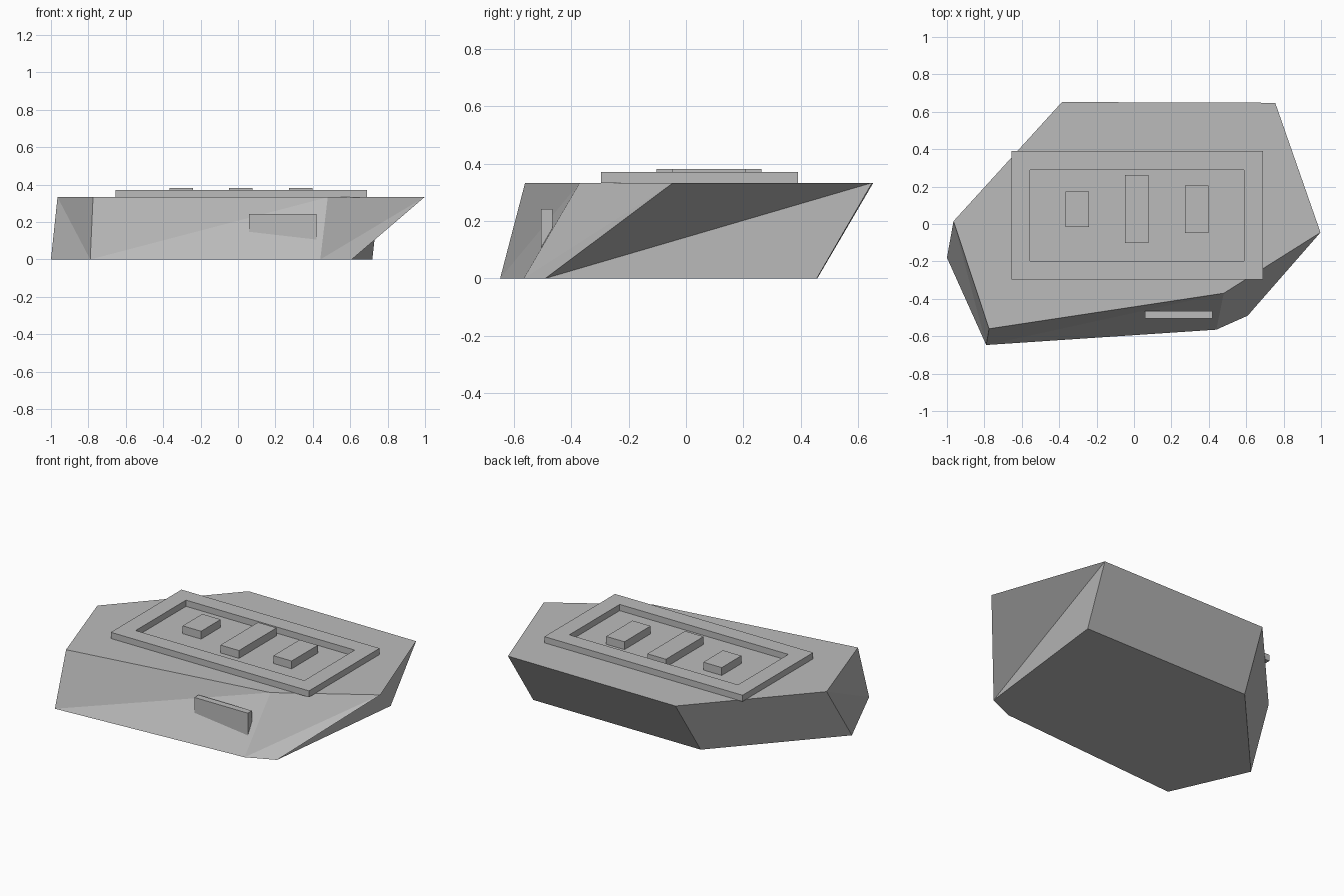
import bpy, bmesh

if "Cube" in bpy.data.objects:
    bpy.data.objects.remove(bpy.data.objects["Cube"])

stone = bpy.data.materials.new("plain grey")
stone.diffuse_color = (0.5, 0.5, 0.5, 1)
stone.use_nodes = True
stone.node_tree.nodes["Principled BSDF"].inputs["Base Color"].default_value = stone.diffuse_color
TOP = 0.333


def finish(bm, name):
    bmesh.ops.recalc_face_normals(bm, faces=bm.faces)
    mesh = bpy.data.meshes.new(name)
    bm.to_mesh(mesh)
    bm.free()
    mesh.materials.append(stone)
    obj = bpy.data.objects.new(name, mesh)
    bpy.context.collection.objects.link(obj)


def box(name, x0, x1, y0, y1, z0, z1):
    bm = bmesh.new()
    bmesh.ops.create_cube(bm, size=1)
    for v in bm.verts:
        v.co = (x1 if v.co.x > 0 else x0, y1 if v.co.y > 0 else y0, z1 if v.co.z > 0 else z0)
    finish(bm, name)


# Slanted six-sided slab: skewed upper and lower outlines
upper = [(-0.965, 0.015), (-0.775, -0.56), (0.48, -0.37), (0.997, -0.045), (0.755, 0.648), (-0.385, 0.652)]
lower = [(-1, -0.18), (-0.79, -0.647), (0.44, -0.565), (0.608, -0.49), (0.718, 0.455), (-0.42, 0.457)]
bm = bmesh.new()
t = [bm.verts.new((x, y, TOP)) for x, y in upper]
b = [bm.verts.new((x, y, 0)) for x, y in lower]
bm.faces.new(t)
bm.faces.new(b[::-1])
for i in range(6):
    j = (i + 1) % 6
    if i == 0:    # the left side is creased the other way
        bm.faces.new((b[i], b[j], t[i]))
        bm.faces.new((b[j], t[j], t[i]))
    elif i < 4:   # creased front and right sides
        bm.faces.new((b[i], b[j], t[j]))
        bm.faces.new((b[i], t[j], t[i]))
    else:         # flat back sides
        bm.faces.new((b[i], b[j], t[j], t[i]))
finish(bm, "slab")

# Raised rectangular frame on top
bm = bmesh.new()
loops = []
for x0, x1, y0, y1 in ((-0.656, 0.689, -0.296, 0.389), (-0.556, 0.589, -0.198, 0.29)):
    for z in (TOP - 0.001, 0.371):
        loops.append([bm.verts.new((x, y, z)) for x, y in ((x0, y0), (x1, y0), (x1, y1), (x0, y1))])
outer_low, outer_high, inner_low, inner_high = loops
for p, q in ((outer_low, outer_high), (outer_high, inner_high), (inner_high, inner_low), (inner_low, outer_low)):
    for i in range(4):
        j = (i + 1) % 4
        bm.faces.new((p[i], p[j], q[j], q[i]))
finish(bm, "top_frame")

# Three blocks inside the frame
for name, x0, x1, y0, y1 in (("left_block", -0.365, -0.24, -0.015, 0.175),
                             ("middle_block", -0.048, 0.078, -0.102, 0.263),
                             ("right_block", 0.273, 0.397, -0.047, 0.207)):
    box(name, x0, x1, y0, y1, TOP - 0.02, 0.381)

# Small plate on the front
box("front_plate", 0.058, 0.42, -0.505, -0.465, 0.1, 0.242)
